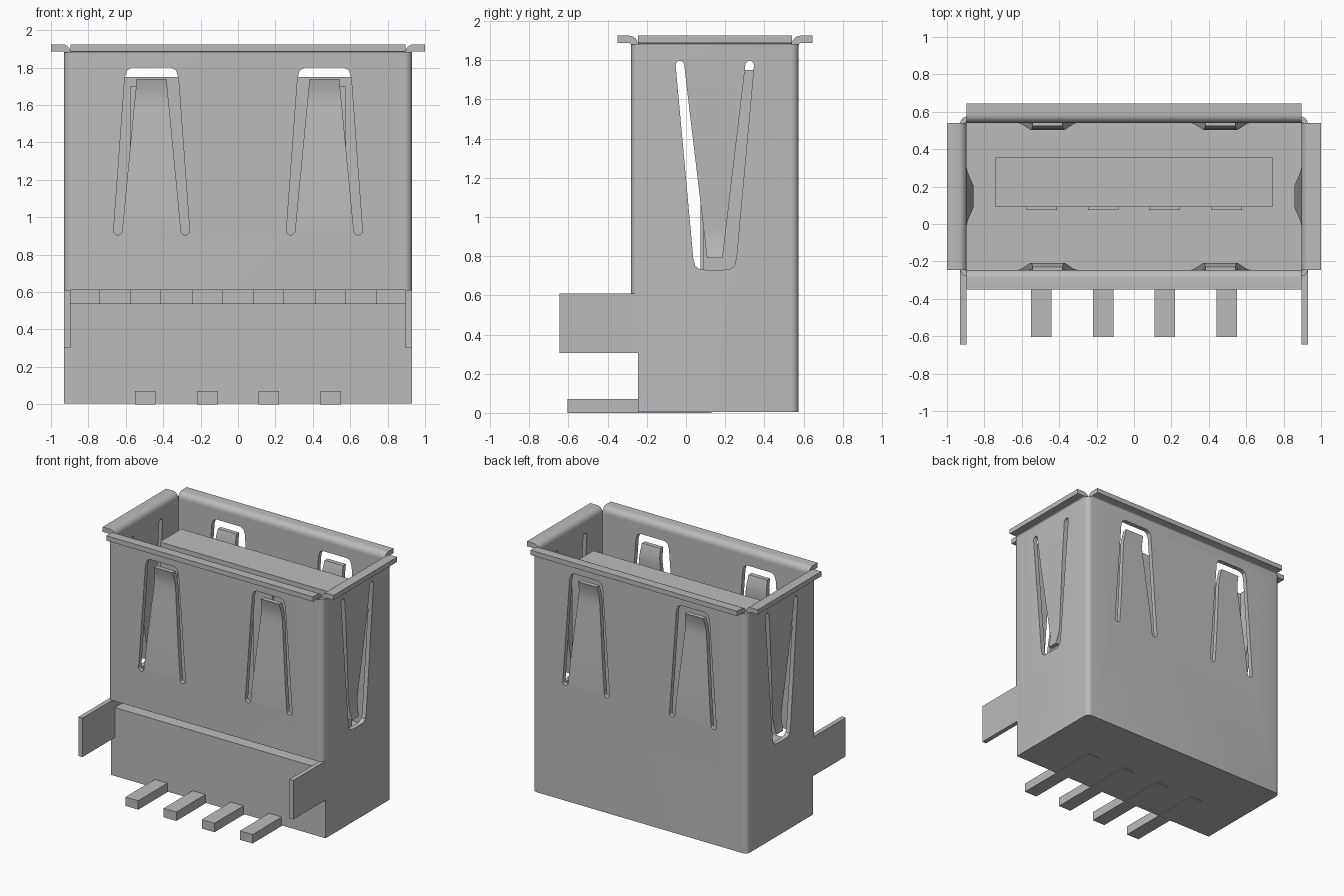
import bpy, bmesh, math

cube = bpy.data.objects.get("Cube")
if cube:
    bpy.data.objects.remove(cube, do_unlink=True)

grey = bpy.data.materials.new("plain_grey")
grey.use_nodes = True
GREY = (0.5, 0.5, 0.5, 1)
grey.diffuse_color = GREY
grey.node_tree.nodes["Principled BSDF"].inputs["Base Color"].default_value = GREY

X, Y0, Y1, T = 0.895, -0.245, 0.54, 0.035   # inner wall planes, sheet thickness
TOP, FLOOR = 1.88, 0.005

# Each wall maps (along the wall, outward from its inner face, height) to space
WALLS = {
    "front": lambda u, d, z: (u, Y0 - d, z),
    "back": lambda u, d, z: (u, Y1 + d, z),
    "left": lambda u, d, z: (X + d, u, z),
    "right": lambda u, d, z: (-X - d, u, z),
}


def loft(name, rings):
    """Skin a list of equal rings into a closed solid."""
    bm = bmesh.new()
    rows = [[bm.verts.new(p) for p in ring] for ring in rings]
    n = len(rows[0])
    for a, b in zip(rows, rows[1:]):
        for i in range(n):
            j = (i + 1) % n
            bm.faces.new((a[i], a[j], b[j], b[i]))
    bm.faces.new(rows[0])
    bm.faces.new(rows[-1])
    bmesh.ops.recalc_face_normals(bm, faces=bm.faces)
    mesh = bpy.data.meshes.new(name)
    bm.to_mesh(mesh)
    bm.free()
    mesh.materials.append(grey)
    ob = bpy.data.objects.new(name, mesh)
    bpy.context.collection.objects.link(ob)
    return ob


def box(name, x0, x1, y0, y1, z0, z1):
    rect = [(x0, y0), (x1, y0), (x1, y1), (x0, y1)]
    return loft(name, [[(x, y, z) for x, y in rect] for z in (z0, z1)])


def activate(ob):
    bpy.ops.object.select_all(action='DESELECT')
    ob.select_set(True)
    bpy.context.view_layer.objects.active = ob


def smooth(ob, angle=35):
    activate(ob)
    bpy.ops.object.shade_smooth_by_angle(angle=math.radians(angle))


def cut(ob, cutter):
    cutter.hide_render = True
    activate(ob)
    mod = ob.modifiers.new("cut", 'BOOLEAN')
    mod.operation, mod.solver, mod.object = 'DIFFERENCE', 'EXACT', cutter
    bpy.ops.object.modifier_apply(modifier=mod.name)
    bpy.data.objects.remove(cutter, do_unlink=True)


def arc(cx, cy, r, a0, a1, steps=6):
    angles = [math.radians(a0 + (a1 - a0) * i / steps) for i in range(steps + 1)]
    return [(cx + r * math.cos(a), cy + r * math.sin(a)) for a in angles]


# Sheet shell: rounded tube, open at the lower front
R = 0.04
ox, oy0, oy1 = X + T - R, Y0 - T + R, Y1 + T - R
outline = (arc(ox, oy1, R, 0, 90) + arc(-ox, oy1, R, 90, 180)
           + arc(-ox, oy0, R, 180, 270) + arc(ox, oy0, R, 270, 360))
shell = loft("shell", [[(x, y, z) for x, y in outline] for z in (FLOOR, TOP)])
cut(shell, box("bore", -X, X, Y0, Y1, -1, 3))
cut(shell, box("front_opening", -2, 2, -1, Y0, -1, 0.61))

# Half outlines of the spring windows, and spring rows (height, half width, inset)
LONG_WINDOW = ([(0.08, 1.8), (0.105, 1.8), (0.13, 1.786), (0.143, 1.75)]
               + arc(0.18, 0.928, 0.023, 0, -180))
LONG_SPRING = [(0.928, 0.157, 0), (1.1, 0.141, 0.005), (1.35, 0.117, 0.02),
               (1.58, 0.095, 0.035), (1.63, 0.09, 0.037),
               (1.68, 0.085, 0.032), (1.74, 0.08, 0.015)]
SIDE_WINDOW = ([(0.04, 0.73), (0.075, 0.732), (0.1, 0.75), (0.11, 0.79)]
               + arc(0.178, 1.775, 0.022, 0, 180))
SIDE_SPRING = [(1.775, 0.156, 0), (1.55, 0.13, 0.006), (1.25, 0.094, 0.021),
               (0.97, 0.061, 0.036), (0.92, 0.055, 0.038),
               (0.87, 0.049, 0.033), (0.79, 0.04, 0.015)]


def spring(wall, centre, window, rows, label):
    place = WALLS[wall]
    shape = window + [(-u, z) for u, z in reversed(window)]
    cut(shell, loft("window", [[place(centre + u, d, z) for u, z in shape]
                               for d in (-0.1, 0.2)]))
    ob = loft(label + "_spring", [
        [place(centre + s * w, d - inset, z)
         for s, d in ((-1, 0), (1, 0), (1, T), (-1, T))]
        for z, w, inset in rows])
    smooth(ob)


for wall in ("front", "back"):
    for side, c in (("left", 0.462), ("right", -0.462)):
        spring(wall, c, LONG_WINDOW, LONG_SPRING, wall + "_" + side)
for wall in ("left", "right"):
    spring(wall, 0.147, SIDE_WINDOW, SIDE_SPRING, wall + "_side")
smooth(shell)

# Flared lips: rolled outward from the top of each wall
B = 0.045
lip = (arc(B, TOP, B, 180, 90) + [(0.105, TOP + B), (0.105, TOP + 0.007)]
       + arc(B, TOP - 0.003, 0.01, 90, 180, 3))
for wall, place in WALLS.items():
    ends = (-X, X) if wall in ("front", "back") else (Y0, Y1)
    smooth(loft(wall + "_lip", [[place(u, d, z) for d, z in lip] for u in ends]))

# Mounting tabs projecting forward from the side walls
for side, s in (("left", 1), ("right", -1)):
    box(side + "_mounting_tab", s * X, s * (X + T), -0.645, Y0 + 0.005, 0.305, 0.61)

# Insulator base and the tongue rising inside the shell
box("insulator_base", -X, X, Y0, Y1, FLOOR, 0.54)
box("insulator_tongue", -0.74, 0.74, 0.09, 0.355, 0.53, 1.75)

# Four contacts on the tongue, each with a solder pin at the bottom
for i in range(4):
    c = -0.495 + 0.33 * i
    box(f"contact_{i + 1}", c - 0.082, c + 0.082, 0.075, 0.095, 0.53, 1.7)
    box(f"solder_pin_{i + 1}", c - 0.055, c + 0.055, -0.605, 0.13, 0, 0.07)
